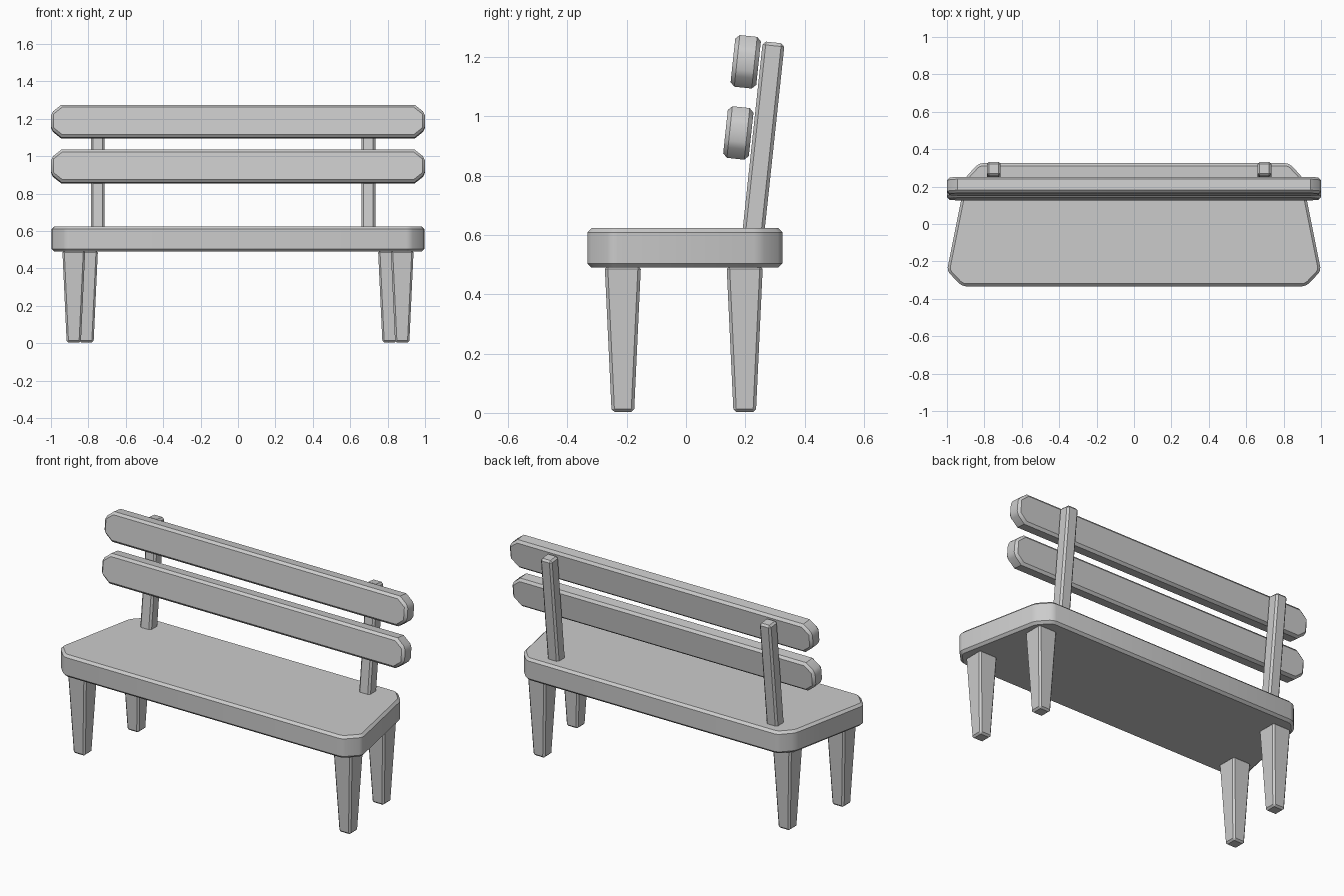
import bpy
import bmesh
from math import radians
from mathutils import Matrix

cube = bpy.data.objects.get("Cube")
if cube:
    bpy.data.objects.remove(cube, do_unlink=True)

grey = bpy.data.materials.new("plain_grey")
grey.use_nodes = True
tone = (0.6, 0.6, 0.6, 1.0)
grey.diffuse_color = tone
grey.node_tree.nodes["Principled BSDF"].inputs["Base Color"].default_value = tone

TILT = radians(6.1)  # backward lean of the backrest


def finish(name, bm, bevel, matrix):
    """Turn a bmesh into a placed object with chamfered edges."""
    bmesh.ops.recalc_face_normals(bm, faces=bm.faces)
    mesh = bpy.data.meshes.new(name)
    bm.to_mesh(mesh)
    bm.free()
    mesh.materials.append(grey)
    obj = bpy.data.objects.new(name, mesh)
    bpy.context.collection.objects.link(obj)
    obj.matrix_world = matrix
    mod = obj.modifiers.new("chamfer", "BEVEL")
    mod.width = bevel
    mod.segments = 1
    mod.limit_method = "ANGLE"
    mod.angle_limit = radians(40)
    bpy.ops.object.select_all(action="DESELECT")
    obj.select_set(True)
    bpy.context.view_layer.objects.active = obj
    bpy.ops.object.modifier_apply(modifier=mod.name)
    bpy.ops.object.shade_smooth_by_angle(angle=radians(30))
    return obj


def prism(outline, depth):
    """Extrude a flat outline upward from z = 0."""
    bm = bmesh.new()
    face = bm.faces.new([bm.verts.new((x, y, 0)) for x, y in outline])
    new = bmesh.ops.extrude_face_region(bm, geom=[face])["geom"]
    verts = [g for g in new if isinstance(g, bmesh.types.BMVert)]
    bmesh.ops.translate(bm, verts=verts, vec=(0, 0, depth))
    return bm


def tapered_box(bottom, top, height):
    """Square post standing on z = 0 with different end widths."""
    bm = bmesh.new()
    bmesh.ops.create_cube(bm, size=1)
    for v in bm.verts:
        width = top if v.co.z > 0 else bottom
        v.co.x *= width
        v.co.y *= width
        v.co.z = (v.co.z + 0.5) * height
    return bm


# Seat: trapezoid with cut corners, softened where the sides meet
half = [(0.92, -0.333), (1.0, -0.25), (0.9, 0.25), (0.83, 0.325)]
seat = prism(half + [(-x, y) for x, y in reversed(half)], 0.133)
uprights = [e for e in seat.edges
            if abs(e.verts[0].co.z - e.verts[1].co.z) > 0.1]
bmesh.ops.bevel(seat, geom=uprights, offset=0.02, segments=2,
                profile=0.5, affect="EDGES")
finish("seat", seat, 0.014, Matrix.Translation((0, 0, 0.49)))

# Four tapered legs, the rear pair set closer together
for row, x, y in (("front", 0.878, -0.213), ("rear", 0.81, 0.198)):
    for side, sign in (("left", 1), ("right", -1)):
        finish(f"{row}_leg_{side}", tapered_box(0.076, 0.122, 0.492), 0.01,
               Matrix.Translation((sign * x, y, 0.003)))

# Leaning back posts
lean = Matrix.Rotation(-TILT, 4, "X")
for side, x in (("left", 0.697), ("right", -0.75)):
    finish(f"back_post_{side}", tapered_box(0.074, 0.074, 0.675), 0.011,
           Matrix.Translation((x, 0.224, 0.578)) @ lean)

# Two backrest slats with cut corners
length, height, thick, cut = 1.0, 0.0875, 0.087, 0.055
corner = [(length - cut, -height), (length, -height + cut * 0.8),
          (length, height - cut * 0.8), (length - cut, height)]
upright = Matrix.Rotation(radians(90), 4, "X")
for name, y, z in (("upper_slat", 0.2015, 1.184), ("lower_slat", 0.1765, 0.944)):
    slat = prism(corner + [(-x, v) for x, v in reversed(corner)], thick)
    bmesh.ops.translate(slat, verts=slat.verts, vec=(0, 0, -thick / 2))
    finish(name, slat, 0.014, Matrix.Translation((0, y, z)) @ lean @ upright)
